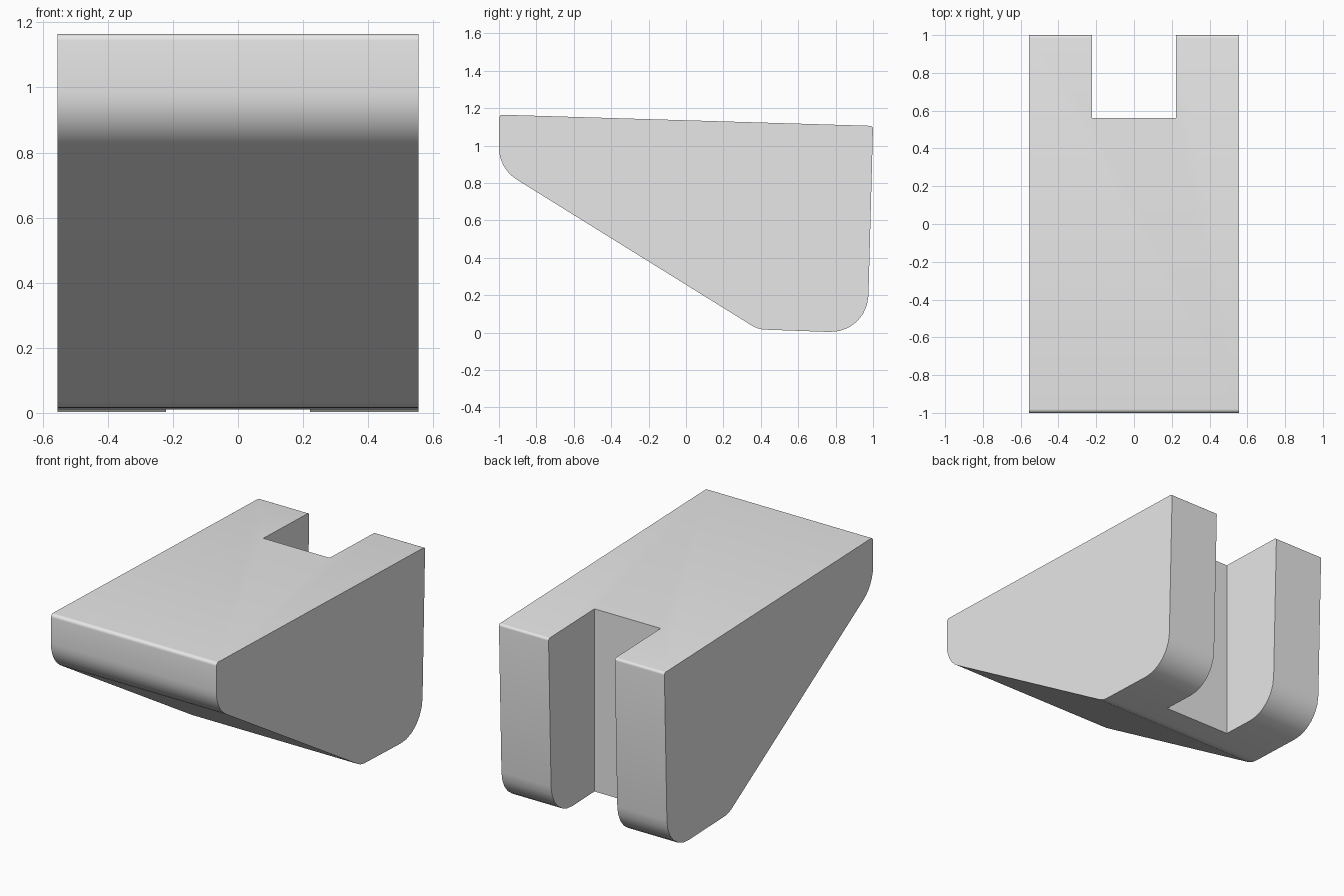
import bpy, bmesh, math
from mathutils import Vector

cube = bpy.data.objects.get("Cube")
if cube:
    bpy.data.objects.remove(cube, do_unlink=True)

HALF_WIDTH = 0.555
SLOT_HALF = 0.222
SLOT_START = 0.56

grey = bpy.data.materials.new("light grey")
grey.use_nodes = True
grey.diffuse_color = (0.8, 0.8, 0.8, 1)
grey.node_tree.nodes["Principled BSDF"].inputs["Base Color"].default_value = (0.8, 0.8, 0.8, 1)


def rounded(corners, steps=6):
    """Replace each (y, z, radius) corner with a tangent arc."""
    points = []
    for i, (y, z, radius) in enumerate(corners):
        corner = Vector((y, z))
        a = (Vector(corners[i - 1][:2]) - corner).normalized()
        b = (Vector(corners[(i + 1) % len(corners)][:2]) - corner).normalized()
        half = a.angle(b) / 2
        centre = corner + (a + b).normalized() * radius / math.sin(half)
        reach = radius / math.tan(half)
        start = corner + a * reach - centre
        end = corner + b * reach - centre
        sweep = start.angle(end)
        for k in range(steps + 1):
            t = k / steps
            arm = (start * math.sin((1 - t) * sweep) + end * math.sin(t * sweep)) / math.sin(sweep)
            points.append(centre + arm)
    return points


def extrude_profile(name, points, half_width):
    """Side profile swept across the width."""
    bm = bmesh.new()
    face = bm.faces.new([bm.verts.new((-half_width, p[0], p[1])) for p in points])
    swept = bmesh.ops.extrude_face_region(bm, geom=[face])["geom"]
    verts = [v for v in swept if isinstance(v, bmesh.types.BMVert)]
    bmesh.ops.translate(bm, verts=verts, vec=(2 * half_width, 0, 0))
    bmesh.ops.recalc_face_normals(bm, faces=bm.faces)
    mesh = bpy.data.meshes.new(name)
    bm.to_mesh(mesh)
    bm.free()
    mesh.materials.append(grey)
    obj = bpy.data.objects.new(name, mesh)
    bpy.context.collection.objects.link(obj)
    return obj


# Wedge body: top front, top back, heel, underside bend, nose
profile = rounded([
    (-1, 1.165, 0.02),
    (1, 1.105, 0.015),
    (0.97, -0.004, 0.2),
    (0.385, 0.017, 0.15),
    (-1, 0.877, 0.2),
])
body = extrude_profile("wedge_body", profile, HALF_WIDTH)

# Slot through the back, leaving two prongs
cutter = extrude_profile("slot_cutter", [(SLOT_START, -1), (2, -1), (2, 2), (SLOT_START, 2)], SLOT_HALF)
cutter.hide_render = True
slot = body.modifiers.new("slot", "BOOLEAN")
slot.operation = "DIFFERENCE"
slot.solver = "EXACT"
slot.object = cutter

bpy.ops.object.select_all(action="DESELECT")
body.select_set(True)
bpy.context.view_layer.objects.active = body
bpy.ops.object.modifier_apply(modifier=slot.name)
bpy.data.objects.remove(cutter, do_unlink=True)
bpy.ops.object.shade_smooth_by_angle(angle=math.radians(35))
